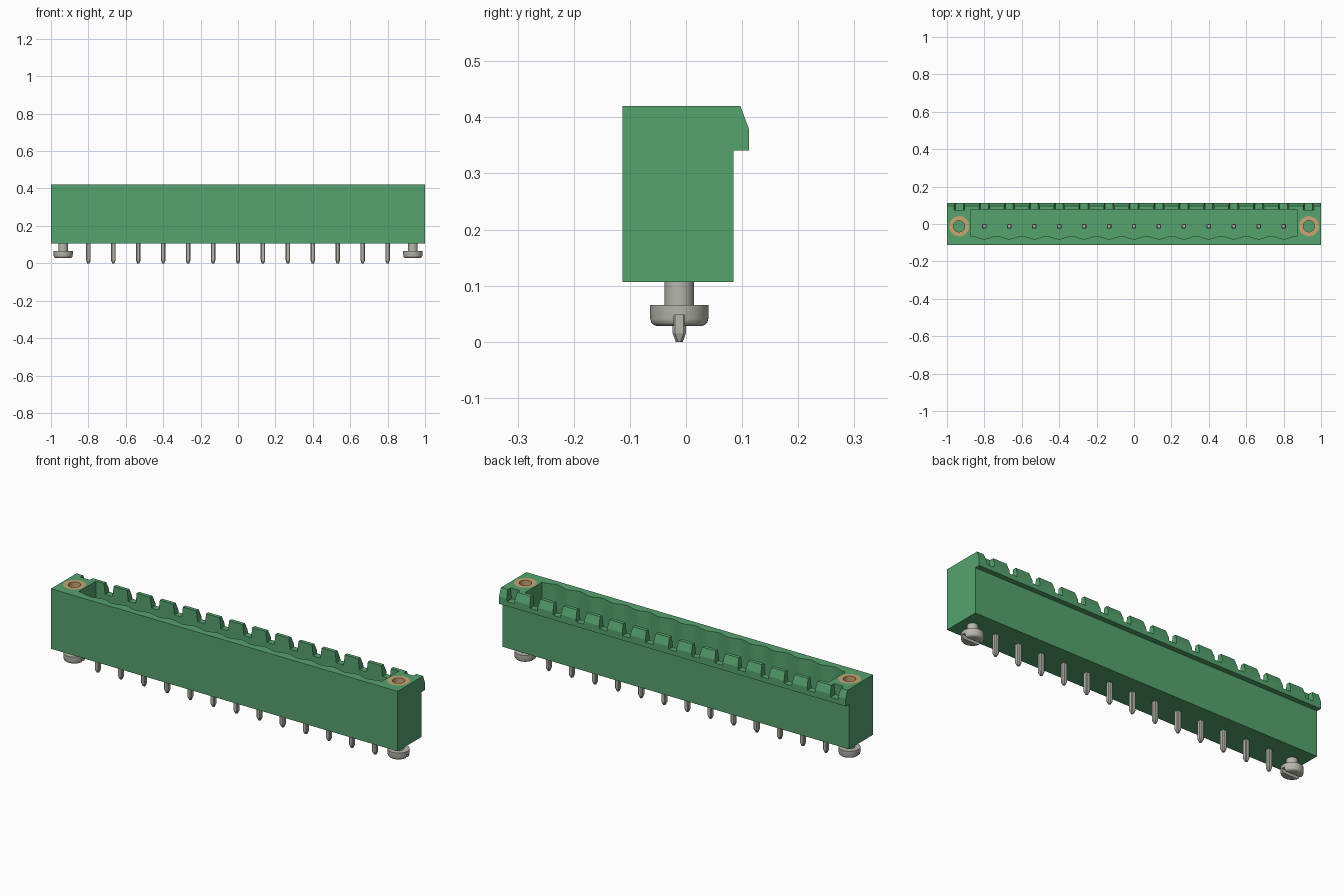
import bpy, bmesh, math
from mathutils import Vector

if "Cube" in bpy.data.objects:
    bpy.data.objects.remove(bpy.data.objects["Cube"], do_unlink=True)


def material(name, colour):
    m = bpy.data.materials.new(name)
    m.use_nodes = True
    m.diffuse_color = (*colour, 1)
    m.node_tree.nodes["Principled BSDF"].inputs["Base Color"].default_value = (*colour, 1)
    return m


GREEN = material("green plastic", (0.093, 0.365, 0.156))
STEEL = material("grey metal", (0.47, 0.47, 0.42))
BRASS = material("brass", (0.58, 0.38, 0.17))

PITCH = 2 / 15
PIN_XS = [i * PITCH for i in range(-6, 7)]
NOTCH_XS = [i * PITCH for i in range(-7, 8)]
SCREW_X = 0.935
MID_Y = -0.012
TOP = 0.42
BASE = 0.107


def finish(name, bm, mat):
    bmesh.ops.recalc_face_normals(bm, faces=bm.faces)
    mesh = bpy.data.meshes.new(name)
    bm.to_mesh(mesh)
    bm.free()
    mesh.materials.append(mat)
    ob = bpy.data.objects.new(name, mesh)
    bpy.context.collection.objects.link(ob)
    return ob


def add_prism(bm, outline, direction):
    """Extrude a closed outline of 3D points."""
    face = bm.faces.new([bm.verts.new(p) for p in outline])
    out = bmesh.ops.extrude_face_region(bm, geom=[face], use_keep_orig=True)
    verts = [g for g in out["geom"] if isinstance(g, bmesh.types.BMVert)]
    bmesh.ops.translate(bm, verts=verts, vec=Vector(direction))


def lathe(bm, profile, x, y, n=32, closed=False):
    """Revolve (radius, z) points about a vertical axis at x, y."""
    rings = []
    for r, z in profile:
        angles = [2 * math.pi * (k + 0.5) / n for k in range(n)]
        rings.append([bm.verts.new((x + r * math.cos(a), y + r * math.sin(a), z)) for a in angles])
    pairs = list(zip(rings, rings[1:]))
    if closed:
        pairs.append((rings[-1], rings[0]))
    else:
        bm.faces.new(rings[0])
        bm.faces.new(rings[-1])
    for a, b in pairs:
        for k in range(n):
            j = (k + 1) % n
            bm.faces.new((a[k], a[j], b[j], b[k]))


def activate(ob):
    bpy.ops.object.select_all(action="DESELECT")
    ob.select_set(True)
    bpy.context.view_layer.objects.active = ob


def cut(ob, cutter):
    activate(ob)
    mod = ob.modifiers.new("cut", "BOOLEAN")
    mod.operation = "DIFFERENCE"
    mod.solver = "EXACT"
    mod.object = cutter
    bpy.ops.object.modifier_apply(modifier=mod.name)
    bpy.data.objects.remove(cutter, do_unlink=True)


def smooth(ob):
    activate(ob)
    bpy.ops.object.shade_smooth_by_angle(angle=math.radians(35))


# Housing with the overhanging rear latch lip
side = [(-0.113, BASE), (0.085, BASE), (0.085, 0.341), (0.112, 0.341),
        (0.112, 0.38), (0.097, TOP), (-0.113, TOP)]
bm = bmesh.new()
add_prism(bm, [(-1, y, z) for y, z in side], (2, 0, 0))
housing = finish("housing", bm, GREEN)

# Long cavity with a scalloped front wall
half, floor = 0.875, 0.18
steps = 13 * 10
wave = []
for i in range(steps + 1):
    x = -6.5 * PITCH + i * PITCH / 10
    wave.append((x, -0.072 - 0.008 * math.cos(2 * math.pi * x / PITCH), floor))
outline = [(half, -0.064, floor), (half, 0.078, floor),
           (-half, 0.078, floor), (-half, -0.064, floor)] + wave
bm = bmesh.new()
add_prism(bm, outline, (0, 0, 0.5))
cut(housing, finish("cavity_cutter", bm, GREEN))

# Keying notches along the rear wall
bm = bmesh.new()
for x in NOTCH_XS:
    shape = [(-0.021, 0.365), (0.021, 0.365), (0.029, TOP + 0.01), (-0.029, TOP + 0.01)]
    add_prism(bm, [(x + dx, 0.074, z) for dx, z in shape], (0, 0.1, 0))
cut(housing, finish("notch_cutter", bm, GREEN))

# Round sockets for the threaded inserts
bm = bmesh.new()
for s in (-1, 1):
    lathe(bm, [(0.054, 0.25), (0.054, 0.5)], s * SCREW_X, MID_Y)
cut(housing, finish("socket_cutter", bm, GREEN))

for s, label in ((-1, "right"), (1, "left")):
    # Threaded insert
    bm = bmesh.new()
    lathe(bm, [(0.054, 0.25), (0.054, TOP), (0.03, TOP), (0.03, 0.25)],
          s * SCREW_X, MID_Y, closed=True)
    smooth(finish(label + "_insert", bm, BRASS))

    # Mounting screw with rounded head and a driver slot
    bm = bmesh.new()
    lathe(bm, [(0.04, 0.028), (0.046, 0.03), (0.05, 0.034), (0.052, 0.041),
               (0.052, 0.066), (0.026, 0.066), (0.026, BASE + 0.02)], s * SCREW_X, MID_Y)
    screw = finish(label + "_screw", bm, STEEL)
    bm = bmesh.new()
    slot = [(-0.009, 0), (0.009, 0), (0.009, 0.048), (-0.009, 0.048)]
    add_prism(bm, [(s * SCREW_X - 0.1, MID_Y + dy, z) for dy, z in slot], (0.2, 0, 0))
    cut(screw, finish("slot_cutter", bm, STEEL))
    smooth(screw)

# Contact pins: square bars with tapered ends and chamfered edges
bm = bmesh.new()
for x in PIN_XS:
    lathe(bm, [(0.009, 0), (0.017, 0.016), (0.017, 0.33), (0.012, 0.345)], x, MID_Y, n=4)
pins = finish("contact_pins", bm, STEEL)
bevel = pins.modifiers.new("chamfer", "BEVEL")
bevel.width = 0.004
bevel.segments = 1
bevel.angle_limit = math.radians(80)
